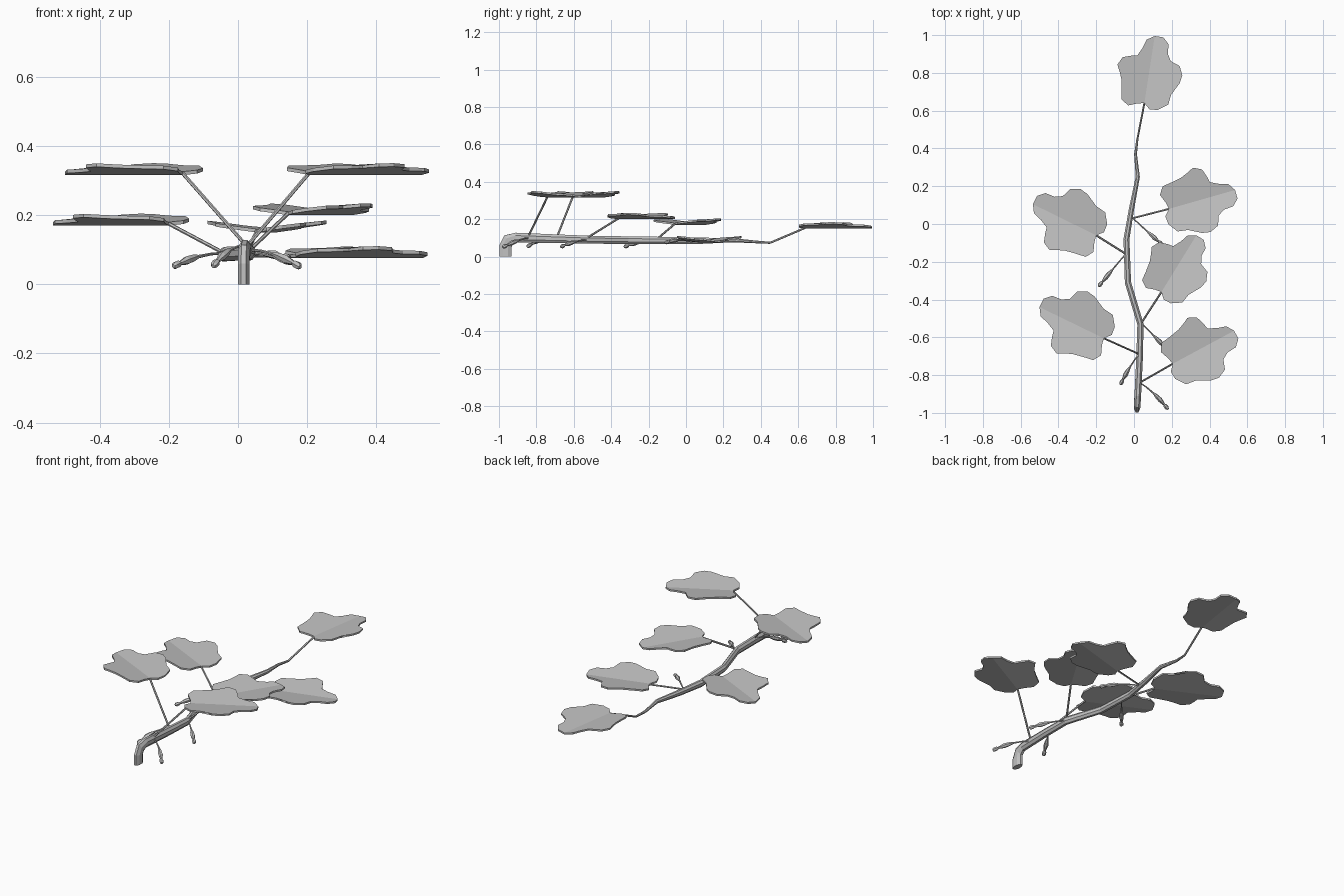
import bpy
import bmesh
import math
from mathutils import Vector

cube = bpy.data.objects.get("Cube")
if cube:
    bpy.data.objects.remove(cube)

grey = bpy.data.materials.new("plain grey")
grey.use_nodes = True
COLOUR = (0.54, 0.54, 0.54, 1)
grey.diffuse_color = COLOUR
grey.node_tree.nodes["Principled BSDF"].inputs["Base Color"].default_value = COLOUR


def finish(bm, name):
    bmesh.ops.recalc_face_normals(bm, faces=bm.faces)
    mesh = bpy.data.meshes.new(name)
    bm.to_mesh(mesh)
    bm.free()
    mesh.materials.append(grey)
    obj = bpy.data.objects.new(name, mesh)
    bpy.context.collection.objects.link(obj)


def tube(name, path, radii, sides=6):
    """Faceted tube; radii are (sideways, upright) pairs per path point."""
    bm = bmesh.new()
    pts = [Vector(p) for p in path]
    rings = []
    for i, p in enumerate(pts):
        t = (pts[min(i + 1, len(pts) - 1)] - pts[max(i - 1, 0)]).normalized()
        side = Vector((1, 0, 0)) - t * t.x
        side.normalize()
        up = side.cross(t)
        a, b = radii[i]
        ring = []
        for k in range(sides):
            ang = math.tau * (k + 0.5) / sides
            ring.append(bm.verts.new(p + side * a * math.cos(ang) + up * b * math.sin(ang)))
        rings.append(ring)
    for lo, hi in zip(rings, rings[1:]):
        for k in range(sides):
            n = (k + 1) % sides
            bm.faces.new((lo[k], lo[n], hi[n], hi[k]))
    bm.faces.new(rings[0])
    bm.faces.new(rings[-1])
    finish(bm, name)


# Lobed leaf outline as (along midrib, across), in units of midrib length
RIGHT = [(-.08, .09), (-.07, .21), (.03, .35), (.18, .37), (.29, .35), (.37, .47),
         (.49, .49), (.62, .43), (.67, .29), (.77, .23), (.91, .22), (1.0, .13)]
LEFT = [(-.02, .10), (-.07, .23), (0, .34), (.14, .36), (.30, .39), (.40, .43),
        (.50, .48), (.62, .42), (.66, .30), (.68, .21), (.80, .15), (.93, .11)]


def leaf(name, base, tip, z):
    """Thin leaf folded upward on both sides of its midrib."""
    b, t = Vector((*base, z)), Vector((*tip, z))
    along = t - b
    across = Vector((along.y, -along.x, 0))
    bm = bmesh.new()
    ends = [bm.verts.new(b), bm.verts.new(t)]
    for half, s in ((RIGHT, 1), (LEFT, -1)):
        rim = [bm.verts.new(b + along * u + across * v * s + Vector((0, 0, v * 0.05)))
               for u, v in half]
        bm.faces.new([ends[0]] + rim + [ends[1]])
    bmesh.ops.triangulate(bm, faces=bm.faces)
    bmesh.ops.recalc_face_normals(bm, faces=bm.faces)
    solid = bmesh.ops.extrude_face_region(bm, geom=bm.faces[:])
    raised = [g for g in solid["geom"] if isinstance(g, bmesh.types.BMVert)]
    bmesh.ops.translate(bm, verts=raised, vec=(0, 0, 0.01))
    finish(bm, name)


# Main stem: upright cut end, then a winding, tapering branch
tube("stem",
     [(.016, -.965, 0), (.016, -.965, .055), (.017, -.95, .088), (.02, -.91, .102),
      (.03, -.70, .096), (.034, -.53, .091), (-.032, -.31, .088), (-.04, -.08, .086),
      (-.013, .08, .085), (.02, .25, .088), (.008, .37, .079), (.018, .45, .074)],
     [(.018, .036), (.018, .036), (.019, .036), (.019, .028), (.019, .025), (.018, .023),
      (.018, .022), (.017, .021), (.015, .018), (.012, .012), (.008, .008), (.006, .006)], 8)

# Leaves with their stalks: name, stalk start, leaf base, leaf tip, height
LEAVES = [
    ("front_left", (.03, -.84, .115), (.205, -.74), (.53, -.565), .316),
    ("front_right", (.03, -.69, .105), (-.16, -.605), (-.50, -.44), .316),
    ("middle_left", (.035, -.53, .10), (.145, -.36), (.33, -.06), .20),
    ("middle_right", (-.04, -.16, .09), (-.20, -.06), (-.535, .105), .17),
    ("back_left", (-.01, .03, .085), (.185, .08), (.535, .18), .076),
    ("tip", (.018, .45, .074), (.055, .64), (.11, .995), .15),
]
for name, start, base, tip, z in LEAVES:
    tube(name + "_leaf_stalk", [start, (*base, z + .005)], [(.0055, .0055)] * 2)
    leaf(name + "_leaf", base, tip, z)

# Drooping buds: thin stalk, spindle body, pinched neck and small knob
BUDS = [
    ("front_left", (.03, -.84, .10), (.10, -.88, .10), (.18, -.98, .05)),
    ("front_right", (.025, -.69, .11), (-.02, -.745, .12), (-.072, -.85, .052)),
    ("middle_left", (.035, -.52, .09), (.10, -.585, .09), (.18, -.67, .052)),
    ("middle_right", (-.045, -.16, .09), (-.11, -.235, .09), (-.187, -.33, .052)),
    ("back_left", (-.005, .03, .08), (.07, -.04, .10), (.15, -.11, .075)),
]
PROFILE = [(0, .004), (.25, .004), (.5, .005), (.62, .011), (.74, .013),
           (.87, .006), (.91, .011), (.97, .011), (1, .006)]
for name, start, bend, end in BUDS:
    a, m, e = Vector(start), Vector(bend), Vector(end)
    path = [a * (1 - t) ** 2 + m * 2 * t * (1 - t) + e * t * t for t, _ in PROFILE]
    tube(name + "_bud", path, [(r, r) for _, r in PROFILE])
